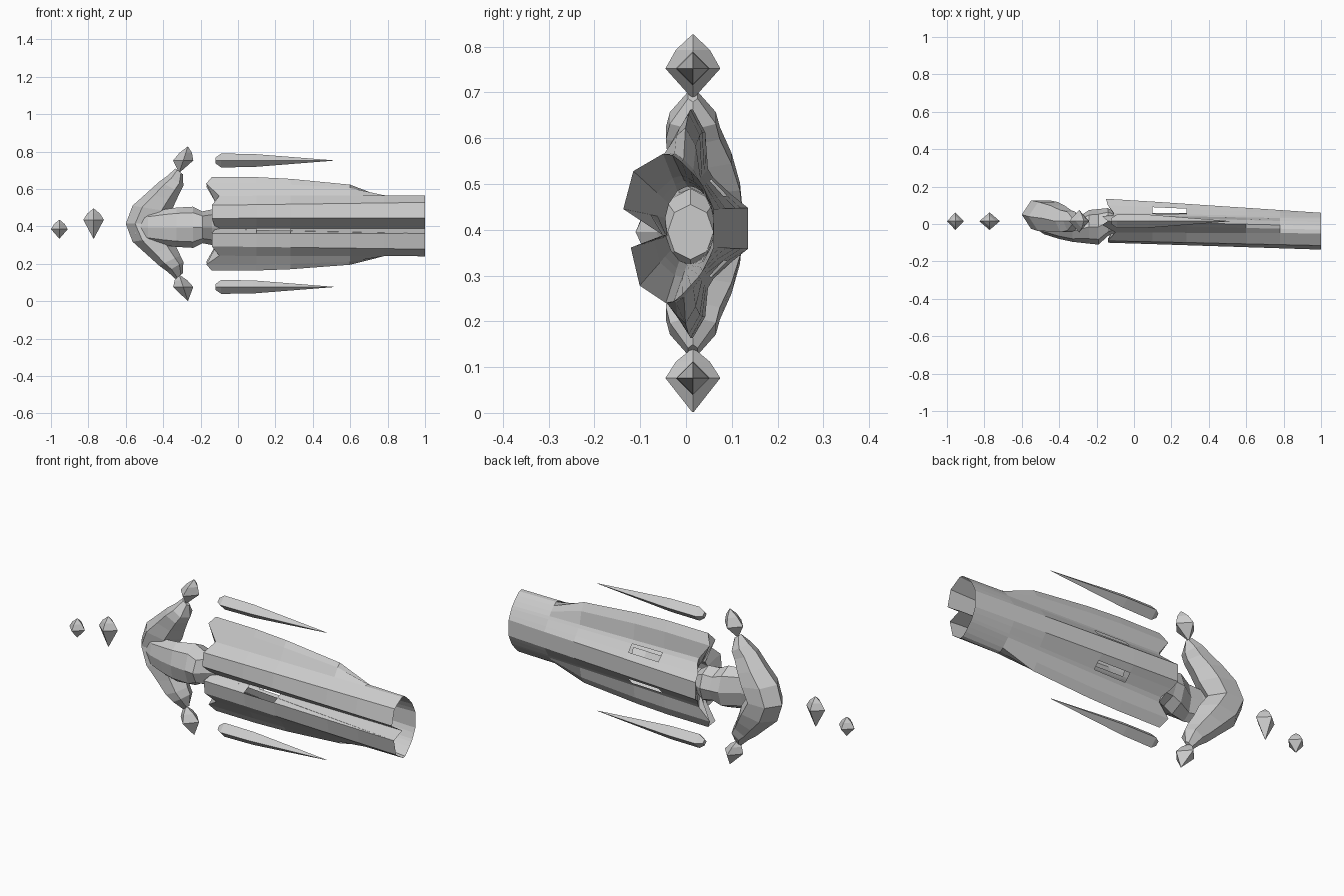
import bpy, bmesh, math
from mathutils import Vector

if "Cube" in bpy.data.objects:
    bpy.data.objects.remove(bpy.data.objects["Cube"], do_unlink=True)

MID_Z = 0.414    # height of the long axis
MID_Y = 0.015    # depth of the blades and tips

grey = bpy.data.materials.new("stone_grey")
grey.use_nodes = True
grey.diffuse_color = (0.6, 0.6, 0.6, 1)
grey.node_tree.nodes["Principled BSDF"].inputs["Base Color"].default_value = (0.6, 0.6, 0.6, 1)


def loft(name, rings, caps=True, holes=()):
    """Skin a list of point rings; holes lists (ring, segment) faces to leave out."""
    bm = bmesh.new()
    rows = [[bm.verts.new(p) for p in ring] for ring in rings]
    n = len(rows[0])
    for i in range(len(rows) - 1):
        for j in range(n):
            if (i, j) not in holes:
                k = (j + 1) % n
                bm.faces.new((rows[i][j], rows[i][k], rows[i + 1][k], rows[i + 1][j]))
    if caps:
        bm.faces.new(rows[0])
        bm.faces.new(rows[-1])
    bmesh.ops.remove_doubles(bm, verts=bm.verts, dist=0.0005)
    bmesh.ops.recalc_face_normals(bm, faces=bm.faces)
    mesh = bpy.data.meshes.new(name)
    bm.to_mesh(mesh)
    bm.free()
    mesh.materials.append(grey)
    obj = bpy.data.objects.new(name, mesh)
    bpy.context.collection.objects.link(obj)
    return obj


def oval(centre, u, v, sides):
    """Ring of points around centre, spanned by the vectors u and v."""
    c, u, v = Vector(centre), Vector(u), Vector(v)
    steps = [2 * math.pi * i / sides for i in range(sides)]
    return [c + u * math.cos(a) + v * math.sin(a) for a in steps]


def gem(name, centre, rx, ry, up, down, lean=0.0):
    """Faceted crystal with a wide waist and two points."""
    x, y, z = centre
    levels = [(-down, 0.03), (0, 1), (up * 0.55, 0.62), (up, 0.03)]
    loft(name, [oval((x + lean * h, y, z + h), (rx * s, 0, 0), (0, ry * s, 0), 4)
                for h, s in levels])


# Long hollow shaft: half section at the near end and at the far end (depth, height)
near = [(-0.04, -0.015), (-0.1, 0.04), (-0.09, 0.11), (-0.045, 0.16), (-0.005, 0.225),
        (0.015, 0.26), (0.042, 0.21), (0.048, 0.13), (0.06, 0.11), (0.1, 0.073), (0.135, 0.045)]
far = [(-0.05, -0.015), (-0.137, 0.042), (-0.115, 0.125), (-0.05, 0.163), (-0.03, 0.16),
       (-0.01, 0.145), (0.01, 0.125), (0.028, 0.105), (0.036, 0.093), (0.05, 0.065), (0.06, 0.042)]
end_x = [-0.12, -0.14, -0.14, -0.1, -0.17, -0.14, -0.17, -0.11, -0.11, -0.14, -0.15]
FIN = (4, 5, 6)
stations = [(-0.13, 0), (0.1, 0), (0.28, 0.08), (0.6, 0.35), (0.78, 0.95), (1, 1)]

shaft = []
for i, (x, fin_drop) in enumerate(stations):
    t = (x + 0.13) / 1.13
    upper, lower = [], []
    for j, (a, b) in enumerate(zip(near, far)):
        tz = fin_drop if j in FIN else t
        px = end_x[j] if i == 0 else x
        y = a[0] + (b[0] - a[0]) * t
        h = a[1] + (b[1] - a[1]) * tz
        upper.append(Vector((px, y, 0.403 + h)))
        # the lower half is a little slimmer in front and has a shorter fin
        low_h = h * (0.92 + 0.08 * tz if j in FIN else 1)
        lower.append(Vector((px, y * (0.88 if y < 0 else 1), 0.403 - low_h)))
    shaft.append(upper + lower[:0:-1])

# inner duct that narrows from the open far end to a collar round the hub
collar_mid = Vector((-0.1, 0.007, 0.41))
collar = []
for p in shaft[0]:
    dy, dz = p.y - collar_mid.y, p.z - collar_mid.z
    size = max(1, math.hypot(dy / 0.053, dz / 0.085))
    collar.append(collar_mid + Vector((0, dy, dz)) / size)
duct = [[a.lerp(b, (x + 0.1) / 1.1) for a, b in zip(collar, shaft[-1])]
        for x in (0.28, 0.1, -0.1)]
# windows in both sloping rear walls and in the front groove, through both skins
windows = {(ring, segment) for ring in (1, 6) for segment in (8, 12, 20)}
loft("shaft", shaft + duct + shaft[:1], caps=False, holes=windows)

# Hub joining shaft and crescent: x, depth centre, depth radius, height radius
hub = [(-0.55, 0.02, 0.03, 0.05), (-0.48, -0.01, 0.045, 0.08), (-0.4, -0.03, 0.05, 0.095),
       (-0.33, -0.04, 0.055, 0.105), (-0.24, -0.015, 0.09, 0.11), (-0.19, -0.015, 0.095, 0.085),
       (-0.14, 0.01, 0.075, 0.095), (-0.09, 0.01, 0.05, 0.06)]
loft("hub", [oval((x, y, 0.395), (0, ry, 0), (0, 0, rz), 8) for x, y, ry, rz in hub])

# Crescent: x, height from axis, in-plane radius, depth centre, depth radius
arm = [(-0.5, 0, 0.1, 0.05, 0.088), (-0.46, 0.08, 0.105, 0.04, 0.09),
       (-0.41, 0.142, 0.08, 0.03, 0.08), (-0.365, 0.197, 0.063, MID_Y, 0.068),
       (-0.335, 0.23, 0.05, MID_Y, 0.058), (-0.315, 0.28, 0.025, MID_Y, 0.012)]
path = [(x, -h, r, y, d) for x, h, r, y, d in reversed(arm[1:])] + arm
crescent = []
for x, h, r, y, d in path:
    out = Vector((x - 0.05, 0, h)).normalized()
    crescent.append(oval((x, y, MID_Z + h), out * r, (0, d, 0), 6))
loft("crescent", crescent)

# Parts repeated above and below the axis
for side, word in ((1, "upper"), (-1, "lower")):
    tip_z = MID_Z + side * 0.338
    up, down = (0.074, 0.065) if side > 0 else (0.065, 0.074)
    gem(word + "_tip", (-0.293, MID_Y, tip_z), 0.054, 0.06, up, down, 0.33 * side)
    blade = [(-0.12, 0.016), (-0.09, 0.037), (0.08, 0.035), (0.51, 0.001)]
    loft(word + "_blade", [oval((x, MID_Y, tip_z), (0, r, 0), (0, 0, r), 4) for x, r in blade])

# Loose fragments ahead of the crescent
gem("large_fragment", (-0.772, MID_Y, 0.435), 0.055, 0.047, 0.06, 0.1)
gem("small_fragment", (-0.955, MID_Y, 0.385), 0.045, 0.047, 0.05, 0.05)
